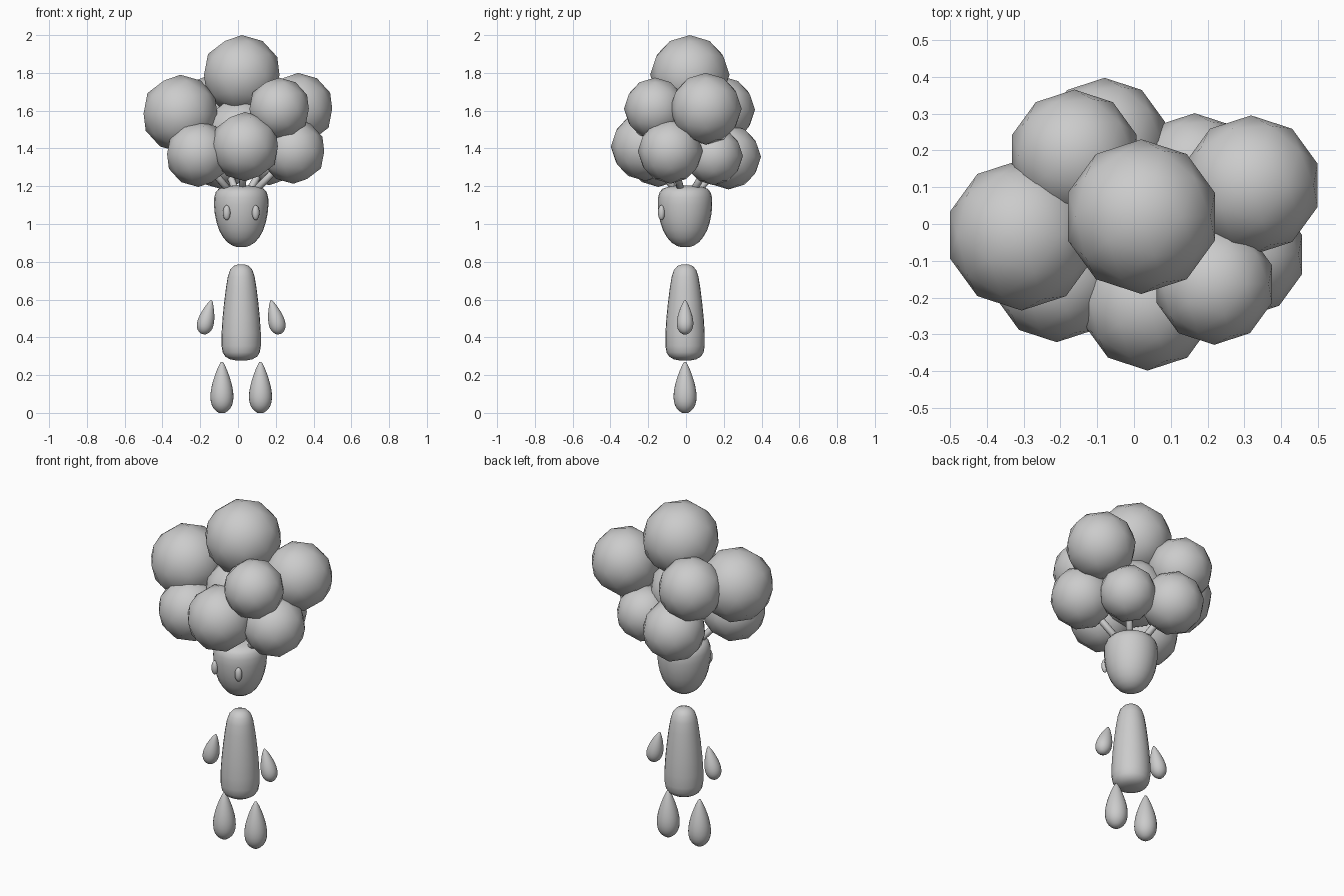
import bpy, bmesh, math
from mathutils import Vector, Matrix

if "Cube" in bpy.data.objects:
    bpy.data.objects.remove(bpy.data.objects["Cube"])

CX, CY = 0.017, -0.005   # axis of the body


def add(name, bm, matrix=Matrix()):
    bmesh.ops.transform(bm, matrix=matrix, verts=bm.verts)
    bmesh.ops.recalc_face_normals(bm, faces=bm.faces)
    for f in bm.faces:
        f.smooth = True
    me = bpy.data.meshes.new(name)
    bm.to_mesh(me)
    bm.free()
    ob = bpy.data.objects.new(name, me)
    bpy.context.collection.objects.link(ob)
    return ob


def lathe(name, profile, matrix, seg=24):
    # closed solid of revolution, profile = (radius, z) from bottom to top
    bm = bmesh.new()
    rings = [[bm.verts.new((r * math.cos(2 * math.pi * i / seg),
                            r * math.sin(2 * math.pi * i / seg), z))
              for i in range(seg)] for r, z in profile]
    for a, b in zip(rings, rings[1:]):
        for i in range(seg):
            j = (i + 1) % seg
            bm.faces.new((a[i], a[j], b[j], b[i]))
    bm.faces.new(rings[0][::-1])
    bm.faces.new(rings[-1])
    return add(name, bm, matrix)


def teardrop(name, loc, radius, length, tilt=0):
    prof = []
    for i in range(1, 16):
        t = -math.cos(math.pi * i / 16)
        prof.append((radius * math.sqrt(1 - t * t) * (1 - 0.5 * t) / 1.1,
                     t * length / 2))
    prof[0] = (prof[0][0], -length / 2)
    prof[-1] = (prof[-1][0], length / 2)
    return lathe(name, prof, Matrix.Translation(loc) @ Matrix.Rotation(tilt, 4, 'Y'))


# hair / foliage balls: x, y, z, radius
balls = [
    (0.02, 0.02, 1.79, 0.21),
    (-0.305, -0.03, 1.585, 0.205),
    (0.318, 0.105, 1.61, 0.19),
    (0.218, -0.163, 1.61, 0.165),
    (0.037, -0.215, 1.41, 0.183),
    (-0.21, -0.147, 1.37, 0.174),
    (0.293, -0.083, 1.385, 0.172),
    (-0.162, 0.187, 1.605, 0.178),
    (-0.08, 0.225, 1.355, 0.172),
    (0.165, 0.146, 1.36, 0.155),
    (0.01, 0.0, 1.48, 0.19),
]
for i, (x, y, z, r) in enumerate(balls):
    bm = bmesh.new()
    bmesh.ops.create_icosphere(bm, subdivisions=2, radius=r)
    add(f"puff_{i + 1}", bm, Matrix.Translation((x, y, z)))

# thin stalks joining the head to the lower puffs
base = Vector((CX, CY, 1.1))
for n, i in enumerate((4, 5, 6, 8, 9)):
    d = Vector(balls[i][:3]) - base
    bm = bmesh.new()
    bmesh.ops.create_cone(bm, cap_ends=True, segments=10, radius1=0.019,
                          radius2=0.019, depth=d.length)
    add(f"stalk_{n + 1}", bm, Matrix.Translation(base + d / 2)
        @ d.to_track_quat('Z', 'Y').to_matrix().to_4x4())

# head
lathe("head", [(0.02, 0.877), (0.045, 0.885), (0.073, 0.903), (0.096, 0.93),
               (0.116, 0.965), (0.131, 1.01), (0.14, 1.055), (0.144, 1.10),
               (0.143, 1.14), (0.135, 1.168), (0.12, 1.186), (0.09, 1.197),
               (0.045, 1.203)], Matrix.Translation((CX, CY, 0)))

# body
lathe("body", [(0.03, 0.278), (0.06, 0.284), (0.084, 0.298), (0.098, 0.32),
               (0.104, 0.355), (0.104, 0.42), (0.099, 0.50), (0.091, 0.58),
               (0.081, 0.66), (0.071, 0.72), (0.059, 0.757), (0.04, 0.778),
               (0.018, 0.786)], Matrix.Translation((CX, CY, 0)))

# eyes, arms and legs in mirrored pairs
for side, s in (("left", -1), ("right", 1)):
    bm = bmesh.new()
    bmesh.ops.create_uvsphere(bm, u_segments=16, v_segments=10, radius=1)
    add(f"{side}_eye", bm, Matrix.Translation((CX + s * 0.077, -0.13, 1.06))
        @ Matrix.Rotation(s * 0.4, 4, 'Z') @ Matrix.Diagonal((0.02, 0.018, 0.04, 1)))
    teardrop(f"{side}_arm", (CX + s * 0.181, CY, 0.507), 0.044, 0.185, -s * 0.25)
    teardrop(f"{side}_leg", (CX + s * 0.102, CY, 0.135), 0.061, 0.27)
